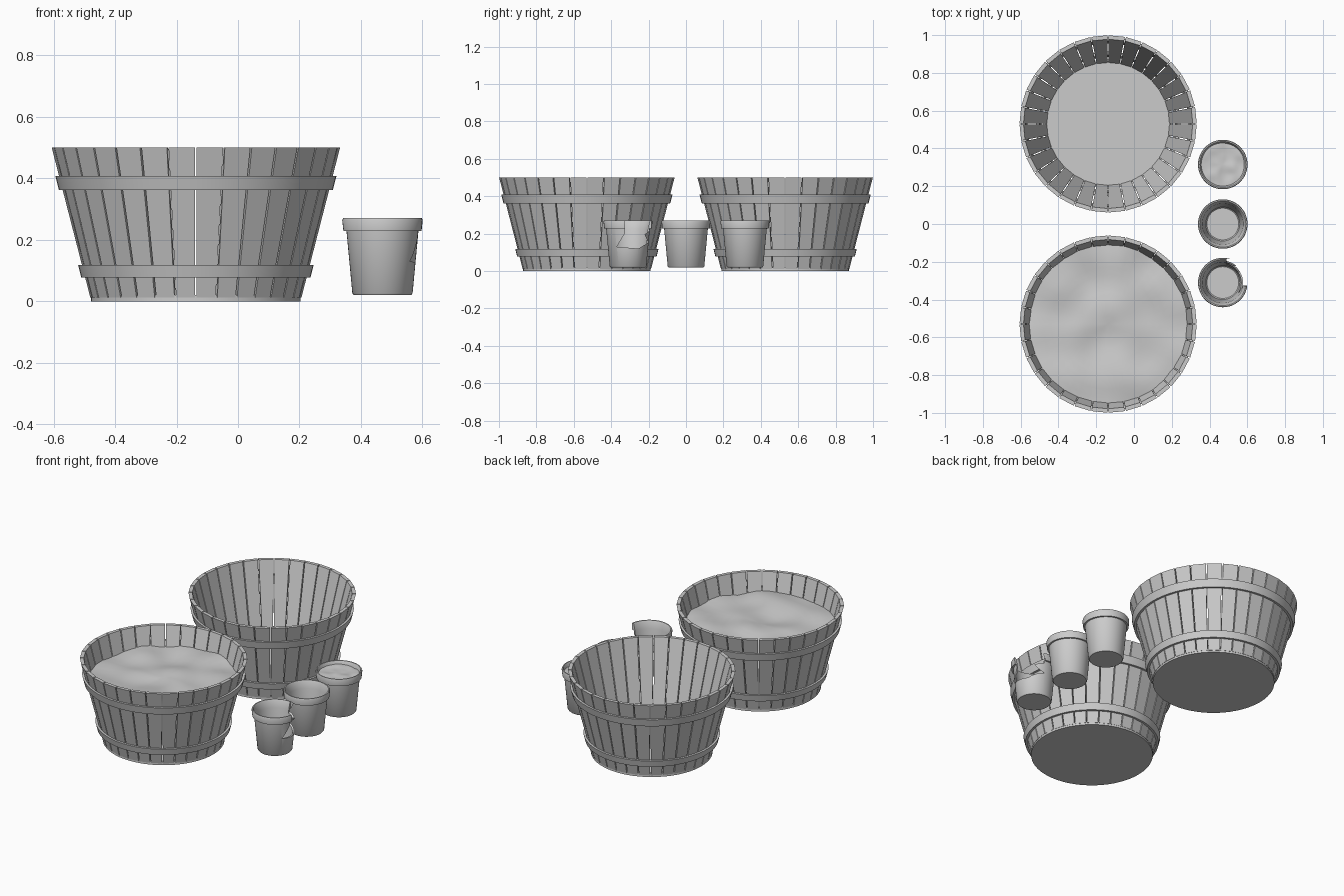
import bpy, bmesh, math
from mathutils import Vector, noise

if "Cube" in bpy.data.objects:
    bpy.data.objects.remove(bpy.data.objects["Cube"])

TUB_X, POT_X, STAVES = -0.137, 0.47, 32


def finish(bm, name, loc, smooth=False):
    bmesh.ops.remove_doubles(bm, verts=bm.verts, dist=1e-5)
    bmesh.ops.recalc_face_normals(bm, faces=bm.faces)
    me = bpy.data.meshes.new(name)
    bm.to_mesh(me)
    bm.free()
    ob = bpy.data.objects.new(name, me)
    ob.location = loc
    bpy.context.collection.objects.link(ob)
    if smooth:
        smooth_object(ob)
    return ob


def smooth_object(ob):
    bpy.ops.object.select_all(action='DESELECT')
    ob.select_set(True)
    bpy.context.view_layer.objects.active = ob
    bpy.ops.object.shade_smooth_by_angle(angle=math.radians(35))


def lathe(name, profile, loc, n=48, closed=False):
    """Revolve (radius, z) points about z."""
    bm = bmesh.new()
    vs = [bm.verts.new((r, 0, z)) for r, z in profile]
    pairs = list(zip(vs, vs[1:])) + ([(vs[-1], vs[0])] if closed else [])
    edges = [bm.edges.new(p) for p in pairs]
    bmesh.ops.spin(bm, geom=vs + edges, cent=(0, 0, 0), axis=(0, 0, 1),
                   angle=math.tau, steps=n, use_duplicate=False)
    return finish(bm, name, loc, True)


def soil(name, radius, z, bump, loc, seed):
    """Gently uneven disc of earth."""
    bm = bmesh.new()
    rings, n = 10, 48
    grid = []
    for i in range(rings + 1):
        row = []
        for j in range(n):
            a, r = math.tau * j / n, radius * i / rings
            x, y = r * math.cos(a), r * math.sin(a)
            h = noise.noise(Vector((x / radius * 2.2, y / radius * 2.2, seed)))
            row.append(bm.verts.new((x, y, z + bump * h)))
        grid.append(row)
    for i in range(rings):
        for j in range(n):
            k = (j + 1) % n
            bm.faces.new((grid[i][j], grid[i + 1][j], grid[i + 1][k], grid[i][k]))
    return finish(bm, name, loc, True)


def stave_radius(z):
    return 0.345 + 0.125 * (z - 0.012) / 0.488


def tub(name, y):
    loc = (TUB_X, y, 0)
    # ring of tapered planks with narrow gaps
    bm = bmesh.new()
    t = math.tan(math.pi / STAVES)
    for i in range(STAVES):
        a = math.tau * (i + 0.5) / STAVES
        c, s = math.cos(a), math.sin(a)
        v = []
        for z in (0.012, 0.5):
            for r in (stave_radius(z) - 0.003, stave_radius(z) - 0.024):
                w = r * t - 0.0028
                for q in (-w, w):
                    v.append(bm.verts.new((r * c - q * s, r * s + q * c, z)))
        for f in ((0, 1, 3, 2), (4, 5, 7, 6), (0, 1, 5, 4),
                  (2, 3, 7, 6), (0, 2, 6, 4), (1, 3, 7, 5)):
            bm.faces.new([v[k] for k in f])
    finish(bm, name + "_staves", loc)
    # two flat hoops following the taper
    for label, z0, z1 in (("lower", 0.078, 0.118), ("upper", 0.362, 0.408)):
        a, b = stave_radius(z0), stave_radius(z1)
        lathe(f"{name}_{label}_hoop",
              [(a - 0.008, z0), (a + 0.011, z0), (b + 0.011, z1), (b - 0.008, z1)],
              loc, 64, True)
    # floor
    lathe(name + "_floor", [(0, 0), (0.341, 0), (0.341, 0.02), (0, 0.02)], loc, 64)


POT = [(0, 0.02), (0.093, 0.02), (0.098, 0.026), (0.117, 0.228), (0.127, 0.228),
       (0.131, 0.264), (0.128, 0.271), (0.122, 0.271), (0.117, 0.262),
       (0.108, 0.225), (0.09, 0.04), (0.084, 0.034), (0, 0.034)]


def pot(name, y):
    return lathe(name, POT, (POT_X, y, 0))


# tubs: one filled, one empty
tub("front_tub", -0.53)
tub("back_tub", 0.53)
soil("tub_soil", 0.43, 0.385, 0.03, (TUB_X, -0.53, 0), 3.1)

# pots: filled, empty and broken
pot("filled_pot", 0.315)
soil("pot_soil", 0.117, 0.25, 0.008, (POT_X, 0.315, 0), 7.7)
pot("empty_pot", 0.0)
broken = pot("broken_pot", -0.31)

# jagged chunk missing from the right side of the broken pot
bm = bmesh.new()
jag = [(-0.33, 0.3), (-0.325, 0.205), (-0.37, 0.13), (-0.255, 0.12), (-0.2, 0.152),
       (-0.222, 0.195), (-0.185, 0.222), (-0.185, 0.3)]
face = bm.faces.new([bm.verts.new((0.49, y, z)) for y, z in jag])
ext = bmesh.ops.extrude_face_region(bm, geom=[face])
for v in ext["geom"]:
    if isinstance(v, bmesh.types.BMVert):
        v.co.x += 0.2
cutter = finish(bm, "break_cutter", (0, 0, 0))
cutter.hide_render = True
mod = broken.modifiers.new("break", 'BOOLEAN')
mod.operation = 'DIFFERENCE'
mod.solver = 'EXACT'
mod.object = cutter
bpy.ops.object.select_all(action='DESELECT')
broken.select_set(True)
bpy.context.view_layer.objects.active = broken
bpy.ops.object.modifier_apply(modifier=mod.name)
bpy.data.objects.remove(cutter)
smooth_object(broken)
